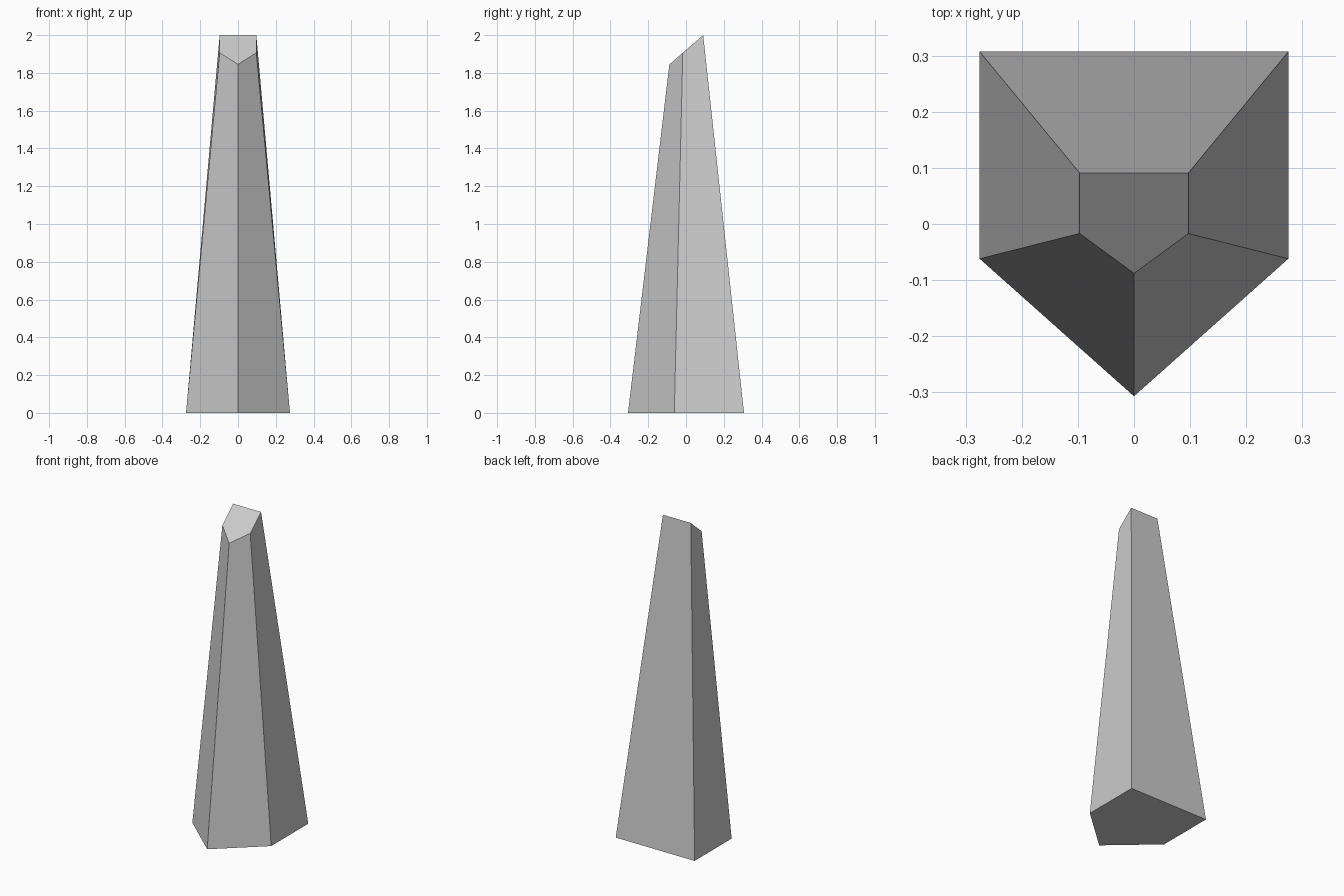
import bpy, bmesh

if "Cube" in bpy.data.objects:
    bpy.data.objects.remove(bpy.data.objects["Cube"])

# Half-profiles of the five-sided outline: front point, side corner, back corner
BASE = [(0, -0.307), (0.275, -0.062), (0.275, 0.307)]
TOP = [(0, -0.088), (0.097, -0.017), (0.097, 0.091)]


def ring(bm, half, height):
    """Mirror a half-outline in x and place it at height(y)."""
    outline = half + [(-x, y) for x, y in reversed(half) if x > 0]
    return [bm.verts.new((x, y, height(y))) for x, y in outline]


# Tapered pentagonal pillar with a slanted top
bm = bmesh.new()
base = ring(bm, BASE, lambda y: 0)
top = ring(bm, TOP, lambda y: 2 + (y - 0.091) * 0.866)
bm.faces.new(base[::-1])
bm.faces.new(top)
for i in range(len(base)):
    j = (i + 1) % len(base)
    bm.faces.new((base[i], base[j], top[j], top[i]))
bmesh.ops.recalc_face_normals(bm, faces=bm.faces)

mesh = bpy.data.meshes.new("pillar")
bm.to_mesh(mesh)
bm.free()
bpy.context.collection.objects.link(bpy.data.objects.new("pillar", mesh))
